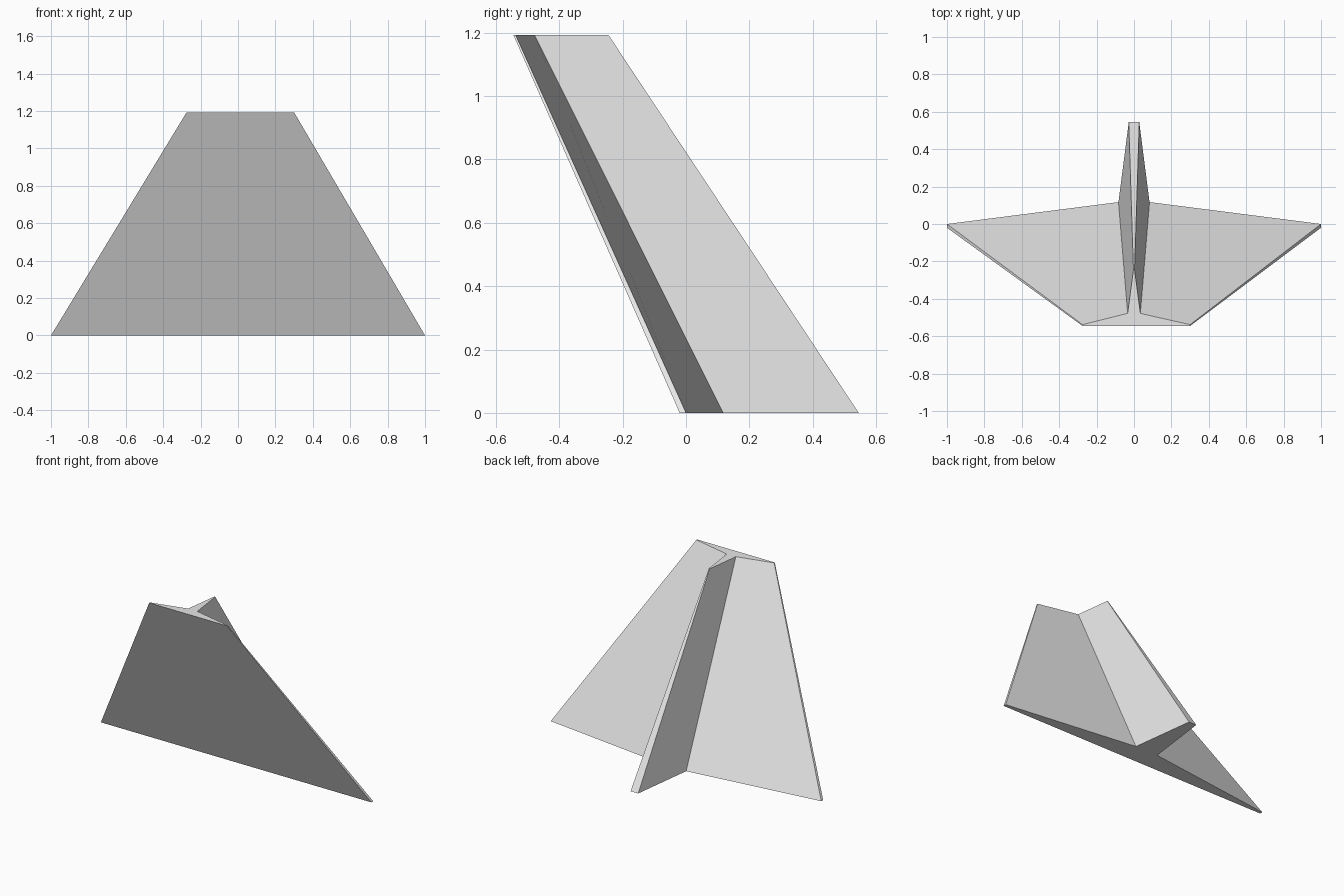
import bpy
import bmesh

cube = bpy.data.objects.get("Cube")
if cube:
    bpy.data.objects.remove(cube, do_unlink=True)

HEIGHT = 1.193

# One plain grey
grey = bpy.data.materials.new("light_grey")
grey.use_nodes = True
color = (0.8, 0.8, 0.8, 1.0)
grey.diffuse_color = color
grey.node_tree.nodes["Principled BSDF"].inputs["Base Color"].default_value = color


def outline(left, right, front, tip, root, fin):
    """Cross-section: swept plate with a tapering fin behind it."""
    return [(-left, front), (right, front), (right, tip), root,
            fin, (-fin[0], fin[1]), (-root[0], root[1]), (-left, tip)]


def loft(name, lower, upper, height):
    bm = bmesh.new()
    low = [bm.verts.new((x, y, 0)) for x, y in lower]
    top = [bm.verts.new((x, y, height)) for x, y in upper]
    bm.faces.new(low[::-1])
    bm.faces.new(top)
    for i in range(len(low)):
        j = (i + 1) % len(low)
        bm.faces.new((low[i], low[j], top[j], top[i]))
    bmesh.ops.recalc_face_normals(bm, faces=bm.faces)
    mesh = bpy.data.meshes.new(name)
    bm.to_mesh(mesh)
    bm.free()
    mesh.materials.append(grey)
    obj = bpy.data.objects.new(name, mesh)
    bpy.context.collection.objects.link(obj)
    return obj


# Leaning, tapering plate and its rear fin as one solid
base = outline(1.0, 1.0, -0.02, 0.0, (0.083, 0.117), (0.028, 0.545))
crown = outline(0.275, 0.3, -0.545, -0.538, (0.034, -0.478), (0.003, -0.245))
loft("finned_plate", base, crown, HEIGHT)
